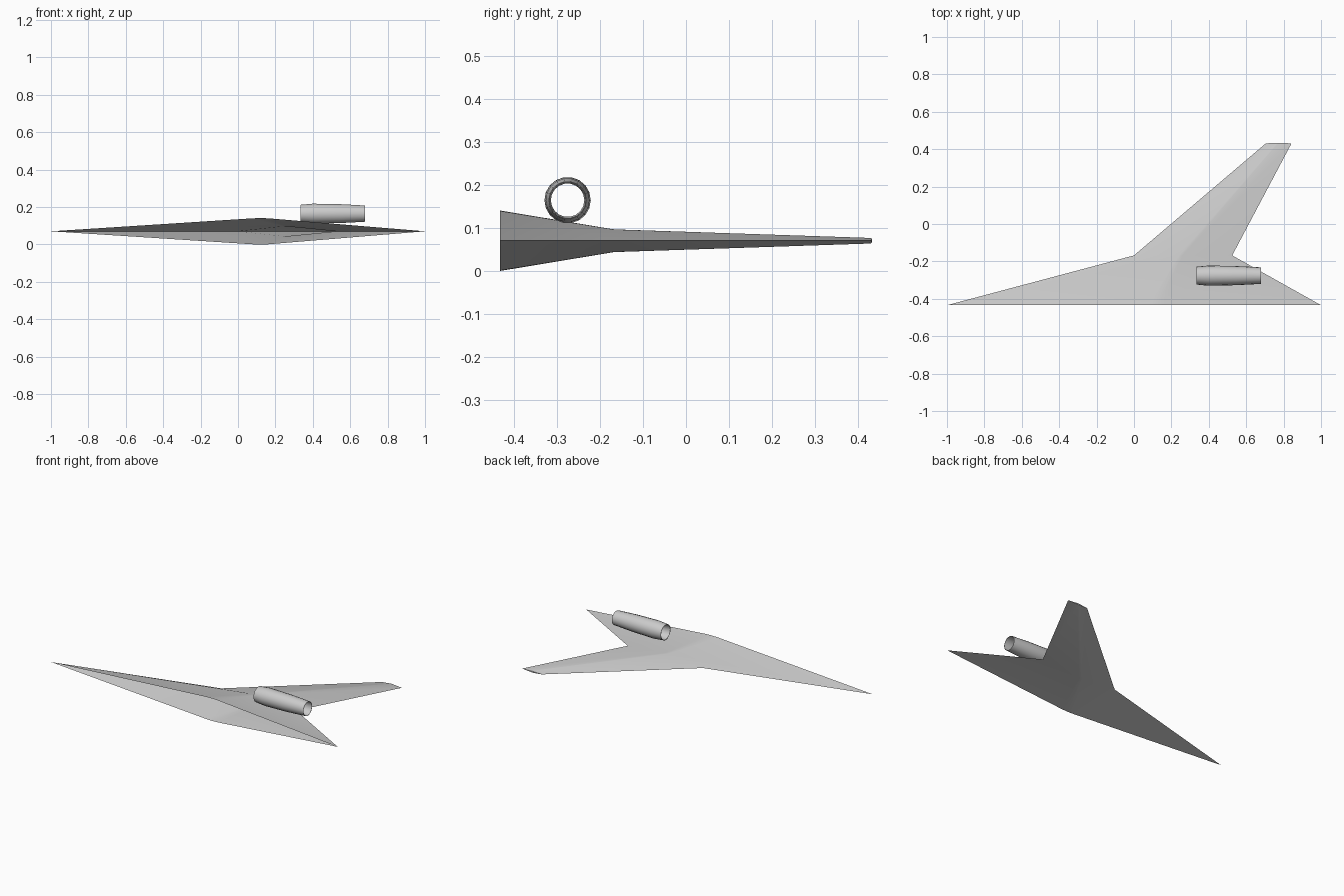
import bpy, bmesh, math

cube = bpy.data.objects.get("Cube")
if cube:
    bpy.data.objects.remove(cube, do_unlink=True)

grey = bpy.data.materials.new("light_grey")
grey.use_nodes = True
grey.diffuse_color = (0.6, 0.6, 0.6, 1)
grey.node_tree.nodes["Principled BSDF"].inputs["Base Color"].default_value = (0.6, 0.6, 0.6, 1)

MID = 0.0705


def finish(name, bm, angle, outward=True):
    if outward:
        bmesh.ops.recalc_face_normals(bm, faces=bm.faces)
    mesh = bpy.data.meshes.new(name)
    bm.to_mesh(mesh)
    bm.free()
    mesh.materials.append(grey)
    ob = bpy.data.objects.new(name, mesh)
    bpy.context.collection.objects.link(ob)
    bpy.ops.object.select_all(action='DESELECT')
    ob.select_set(True)
    bpy.context.view_layer.objects.active = ob
    bpy.ops.object.shade_smooth_by_angle(angle=math.radians(angle))
    return ob


def loft(bm, rings, closed_ends=()):
    """Skin a series of equal closed rings of points."""
    rows = [[bm.verts.new(p) for p in ring] for ring in rings]
    n = len(rows[0])
    for a, b in zip(rows, rows[1:]):
        for i in range(n):
            j = (i + 1) % n
            bm.faces.new((a[i], a[j], b[j], b[i]))
    for k in closed_ends:
        bm.faces.new(rows[k])


def section(y, nose, peak, tail, half, bow=0.0):
    """Thin lens section: sharp nose and tail, softened crest."""
    w = 0.04 * (tail - nose) / 2
    upper = [(peak - w, 0.985), (peak, 1), (peak + w, 0.985)]
    pts = [(nose, 0)] + upper + [(tail, 0)] + [(x, -h) for x, h in reversed(upper)]
    return [(x, y + (bow if h else 0), MID + half * h) for x, h in pts]


# Half fuselage blended into a swept wing, open along the centre plane
bm = bmesh.new()
loft(bm, [
    section(-0.434, -1.0, 0.12, 1.0, 0.0705),
    section(-0.168, 0.0, 0.25, 0.525, 0.0265),
    section(0.427, 0.70, 0.765, 0.84, 0.0065, 0.003),
    section(0.431, 0.705, 0.77, 0.838, 0.004, 0.003),
], closed_ends=(-1,))
finish("body_and_wing", bm, 35)

# Hollow engine nacelle above the wing root: (x, radius) outside, then inside
bm = bmesh.new()
profile = [(0.335, 0.048), (0.40, 0.054), (0.55, 0.051), (0.68, 0.044),
           (0.68, 0.042), (0.55, 0.039), (0.40, 0.039), (0.335, 0.046)]
SIDES = 18
rings = []
for x, r in profile + profile[:1]:
    angles = [math.tau * i / SIDES for i in range(SIDES)]
    rings.append([(x, -0.276 + r * math.cos(a), 0.165 + r * math.sin(a)) for a in angles])
loft(bm, rings)
bmesh.ops.remove_doubles(bm, verts=bm.verts, dist=0.0001)
finish("engine_nacelle", bm, 35)
